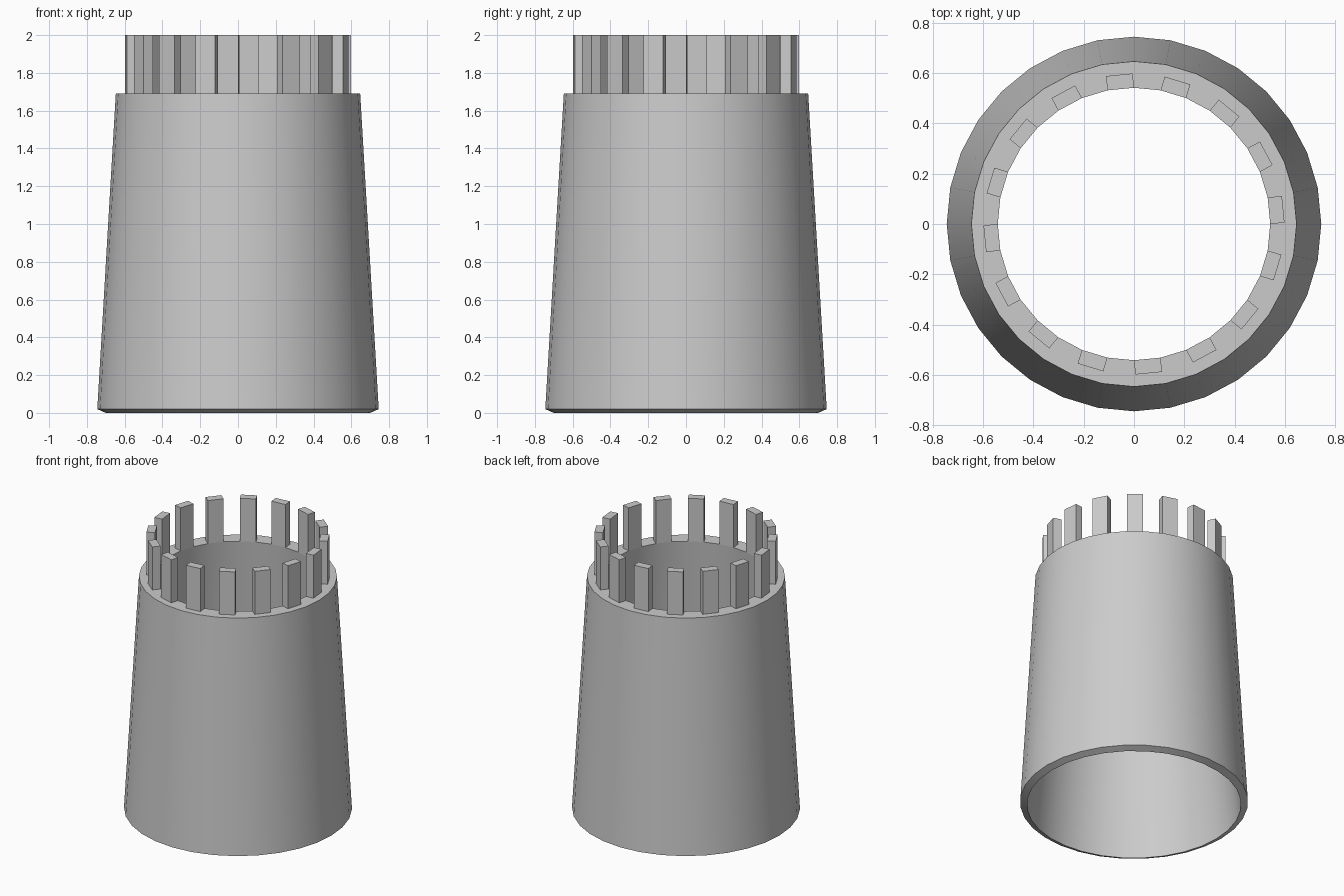
import bpy, bmesh, math
from mathutils import Vector

cube = bpy.data.objects.get("Cube")
if cube:
    bpy.data.objects.remove(cube)

SIDES = 32
INNER_R, RIM_Z, TOP_Z = 0.542, 1.69, 2.0
POST_DEPTH = 0.057

grey = bpy.data.materials.new("plain_grey")
grey.use_nodes = True
colour = (0.6, 0.6, 0.6, 1)
grey.diffuse_color = colour
grey.node_tree.nodes["Principled BSDF"].inputs["Base Color"].default_value = colour


def ring_point(r, i, z):
    a = math.tau * i / SIDES
    return Vector((r * math.cos(a), r * math.sin(a), z))


def finish(name, bm):
    bmesh.ops.recalc_face_normals(bm, faces=bm.faces)
    mesh = bpy.data.meshes.new(name)
    bm.to_mesh(mesh)
    bm.free()
    mesh.materials.append(grey)
    obj = bpy.data.objects.new(name, mesh)
    bpy.context.collection.objects.link(obj)
    bpy.ops.object.select_all(action='DESELECT')
    obj.select_set(True)
    bpy.context.view_layer.objects.active = obj
    bpy.ops.object.shade_smooth_by_angle(angle=math.radians(20))


# Tapered hollow sleeve: closed wall profile swept round the axis
profile = [(0.70, 0), (0.745, 0.02), (0.647, RIM_Z), (INNER_R, RIM_Z)]
bm = bmesh.new()
rings = [[bm.verts.new(ring_point(r, i, z)) for i in range(SIDES)] for r, z in profile]
for k, ring in enumerate(rings):
    nxt = rings[(k + 1) % len(rings)]
    for i in range(SIDES):
        j = (i + 1) % SIDES
        bm.faces.new((ring[i], ring[j], nxt[j], nxt[i]))
finish("tapered_sleeve", bm)

# Crown of upright posts, one on every other side of the inner edge
bm = bmesh.new()
for i in range(0, SIDES, 2):
    a, b = ring_point(INNER_R, i, RIM_Z), ring_point(INNER_R, i + 1, RIM_Z)
    out = Vector((a.x + b.x, a.y + b.y, 0)).normalized() * POST_DEPTH
    base = bm.faces.new([bm.verts.new(p) for p in (a, b, b + out, a + out)])
    top = bmesh.ops.extrude_face_region(bm, geom=[base], use_keep_orig=True)
    verts = [g for g in top["geom"] if isinstance(g, bmesh.types.BMVert)]
    bmesh.ops.translate(bm, verts=verts, vec=(0, 0, TOP_Z - RIM_Z))
finish("crown_posts", bm)
